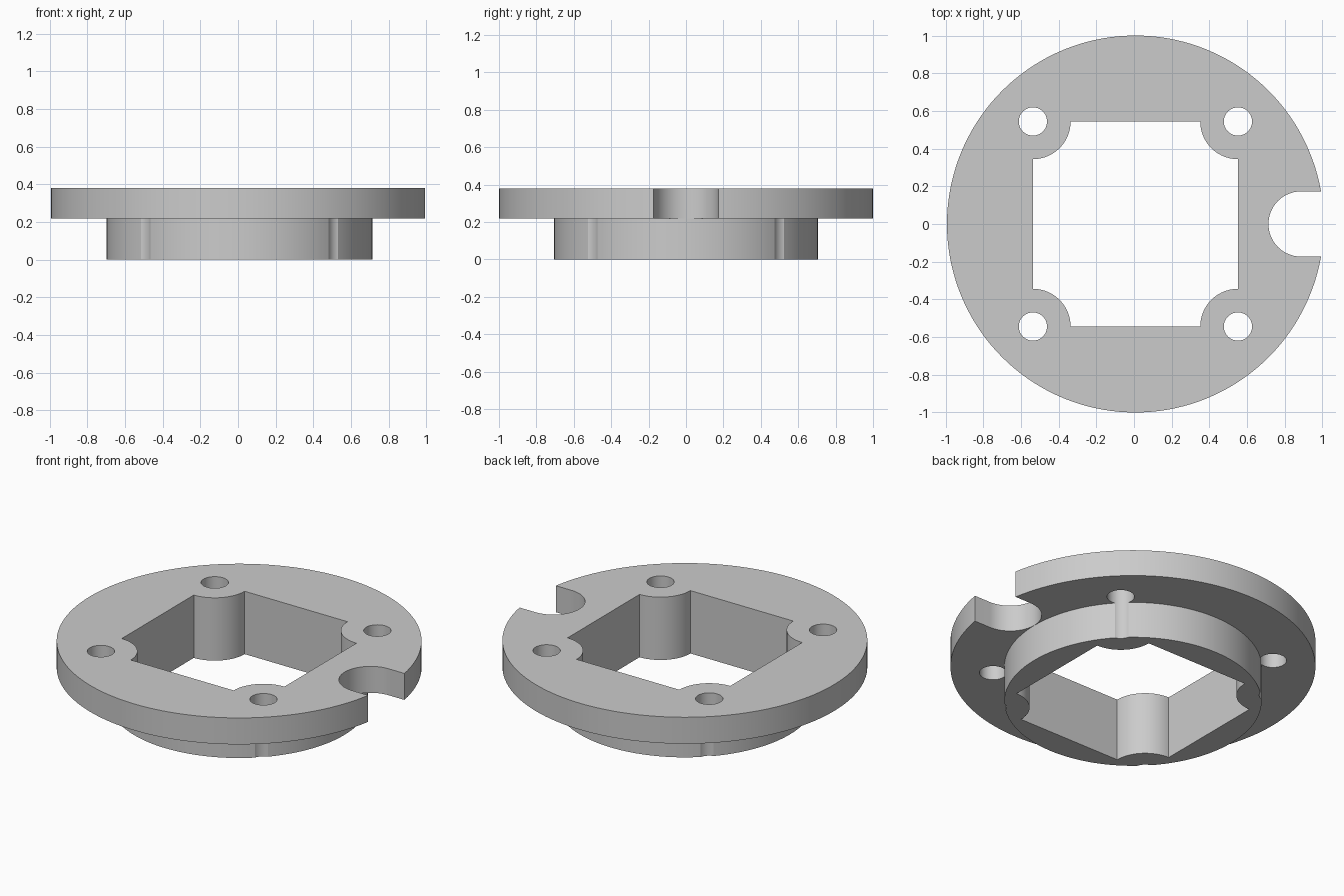
import bpy, bmesh
from math import sin, cos, pi, radians

if "Cube" in bpy.data.objects:
    bpy.data.objects.remove(bpy.data.objects["Cube"])

SHIFT = 0.0075          # the notch trims one end, so the disc sits off centre
HUB_R, TOP, STEP = 0.705, 0.38, 0.22
BOLT, BOLT_R, LOBE_R = 0.544, 0.075, 0.2
NOTCH_R = 0.173

grey = bpy.data.materials.new("plain grey")
grey.use_nodes = True
colour = (0.6, 0.6, 0.6, 1)
grey.diffuse_color = colour
grey.node_tree.nodes["Principled BSDF"].inputs["Base Color"].default_value = colour


def arc(cx, cy, r, start, end, n):
    """Points along an arc, both ends included, angles in degrees."""
    angles = [radians(start + (end - start) * i / n) for i in range(n + 1)]
    return [(cx + r * cos(a), cy + r * sin(a)) for a in angles]


def make_object(name, bm):
    bmesh.ops.recalc_face_normals(bm, faces=bm.faces)
    mesh = bpy.data.meshes.new(name)
    bm.to_mesh(mesh)
    bm.free()
    mesh.materials.append(grey)
    ob = bpy.data.objects.new(name, mesh)
    ob.location.x = SHIFT
    bpy.context.collection.objects.link(ob)
    return ob


def prism(name, outline, z0, z1):
    bm = bmesh.new()
    face = bm.faces.new([bm.verts.new((x, y, z0)) for x, y in outline])
    out = bmesh.ops.extrude_face_region(bm, geom=[face])
    moved = [v for v in out["geom"] if isinstance(v, bmesh.types.BMVert)]
    bmesh.ops.translate(bm, verts=moved, vec=(0, 0, z1 - z0))
    return make_object(name, bm)


# Stepped disc: wide flange over a narrower hub, turned from one profile
bm = bmesh.new()
profile = [(0, 0), (HUB_R, 0), (HUB_R, STEP), (1, STEP), (1, TOP), (0, TOP)]
verts = [bm.verts.new((r, 0, z)) for r, z in profile]
edges = [bm.edges.new(pair) for pair in zip(verts, verts[1:])]
bmesh.ops.spin(bm, geom=verts + edges, axis=(0, 0, 1), cent=(0, 0, 0),
               angle=2 * pi, steps=144)
bmesh.ops.remove_doubles(bm, verts=bm.verts, dist=1e-4)
bmesh.ops.dissolve_limit(bm, angle_limit=radians(0.5), verts=bm.verts, edges=bm.edges)
flange = make_object("flanged_ring", bm)

# Square opening with a round bolt lobe biting into each corner
window = []
for i, (sx, sy) in enumerate([(1, 1), (-1, 1), (-1, -1), (1, -1)]):
    window += arc(sx * BOLT, sy * BOLT, LOBE_R, 270 + 90 * i, 180 + 90 * i, 20)
cutters = [prism("window_cutter", window, -0.1, TOP + 0.1)]

# Four bolt holes
for sx in (-1, 1):
    for sy in (-1, 1):
        hole = arc(sx * BOLT, sy * BOLT, BOLT_R, 0, 360, 40)[:-1]
        cutters.append(prism("bolt_hole_cutter", hole, -0.1, TOP + 0.1))

# Round-ended cable notch in the flange edge
notch = arc(HUB_R + 0.001 + NOTCH_R, 0, NOTCH_R, 90, 270, 40)
notch += [(1.2, -NOTCH_R), (1.2, NOTCH_R)]
cutters.append(prism("notch_cutter", notch, STEP - 0.02, TOP + 0.1))

# Cut, then discard the cutters
bpy.context.view_layer.objects.active = flange
flange.select_set(True)
for cutter in cutters:
    cutter.hide_render = True
    mod = flange.modifiers.new("cut", "BOOLEAN")
    mod.operation, mod.solver, mod.object = "DIFFERENCE", "EXACT", cutter
    bpy.ops.object.modifier_apply(modifier=mod.name)
    bpy.data.objects.remove(cutter)

bpy.ops.object.shade_smooth_by_angle(angle=radians(30))
